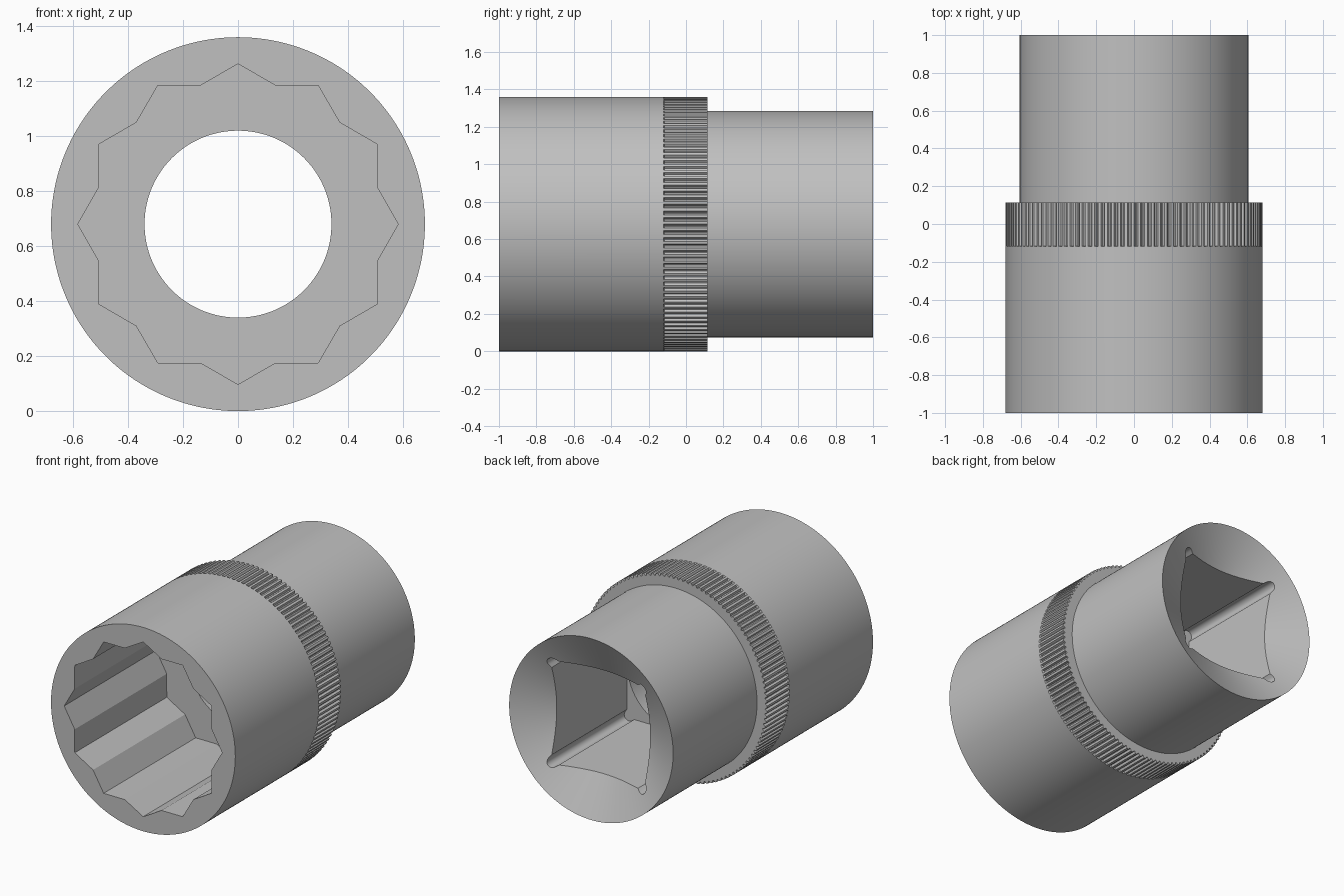
import bpy
import bmesh
from math import pi, sin, cos, sqrt, radians

cube = bpy.data.objects.get("Cube")
if cube:
    bpy.data.objects.remove(cube, do_unlink=True)

TEETH = 120
STEPS = 5                      # vertices per knurl tooth
COUNT = TEETH * STEPS
OUTER, NECK, BORE = 0.68, 0.605, 0.34
KNURL_START, STEP_Y = -0.12, 0.115
STAR_FLOOR, DRIVE_FLOOR = -0.03, 0.13
DISH_SLOPE = 0.5


def angle(i):
    return 2 * pi * i / COUNT


# Radius rules: each returns the radius at vertex i of a ring
def circle(radius):
    return lambda i: radius


def knurl(i):
    return OUTER - 0.014 if i % STEPS >= 3 else OUTER


def twelve_point(i):
    tip, valley = 0.583, 0.523
    half = pi / 12
    a = angle(i) % (2 * half)
    a = min(a, 2 * half - a)
    # straight edge from a tip to the neighbouring valley, in polar form
    return tip * valley * sin(half) / (tip * sin(a) + valley * sin(half - a))


def square_drive(i):
    side, ear_centre, ear_radius = 0.345, 0.33, 0.035
    a = angle(i)
    r = side / max(abs(cos(a)), abs(sin(a)))
    # small round relief in each corner
    off = (a % (pi / 2)) - pi / 4
    reach = ear_centre * sqrt(2)
    gap = ear_radius ** 2 - (reach * sin(off)) ** 2
    if gap > 0:
        r = max(r, reach * cos(off) + sqrt(gap))
    return r


def at(y):
    return lambda r: y


def dish(r):
    return 1 - (NECK - r) * DISH_SLOPE


# Rings from the front rim, over the outside, and back through the inside
rings = [
    (circle(OUTER), at(-1)),
    (circle(OUTER), at(KNURL_START)),
    (knurl, at(KNURL_START + 0.004)),
    (knurl, at(STEP_Y)),
    (circle(NECK), at(STEP_Y)),
    (circle(NECK), at(1)),
    (square_drive, dish),
    (square_drive, at(DRIVE_FLOOR)),
    (circle(BORE), at(DRIVE_FLOOR)),
    (circle(BORE), at(STAR_FLOOR)),
    (twelve_point, at(STAR_FLOOR)),
    (twelve_point, at(-1)),
]

bm = bmesh.new()
loops = []
for radius, depth in rings:
    loop = []
    for i in range(COUNT):
        r, a = radius(i), angle(i)
        loop.append(bm.verts.new((r * cos(a), depth(r), OUTER + r * sin(a))))
    loops.append(loop)

for k, loop in enumerate(loops):
    following = loops[(k + 1) % len(loops)]
    for i in range(COUNT):
        j = (i + 1) % COUNT
        bm.faces.new((loop[i], loop[j], following[j], following[i]))
bmesh.ops.recalc_face_normals(bm, faces=bm.faces)

mesh = bpy.data.meshes.new("socket_body")
bm.to_mesh(mesh)
bm.free()
body = bpy.data.objects.new("socket_body", mesh)
bpy.context.collection.objects.link(body)

# Plain steel
steel = bpy.data.materials.new("steel_grey")
steel.use_nodes = True
colour = (0.53, 0.53, 0.53, 1)
steel.diffuse_color = colour
steel.node_tree.nodes["Principled BSDF"].inputs["Base Color"].default_value = colour
mesh.materials.append(steel)

bpy.ops.object.select_all(action='DESELECT')
body.select_set(True)
bpy.context.view_layer.objects.active = body
bpy.ops.object.shade_smooth_by_angle(angle=radians(20))
